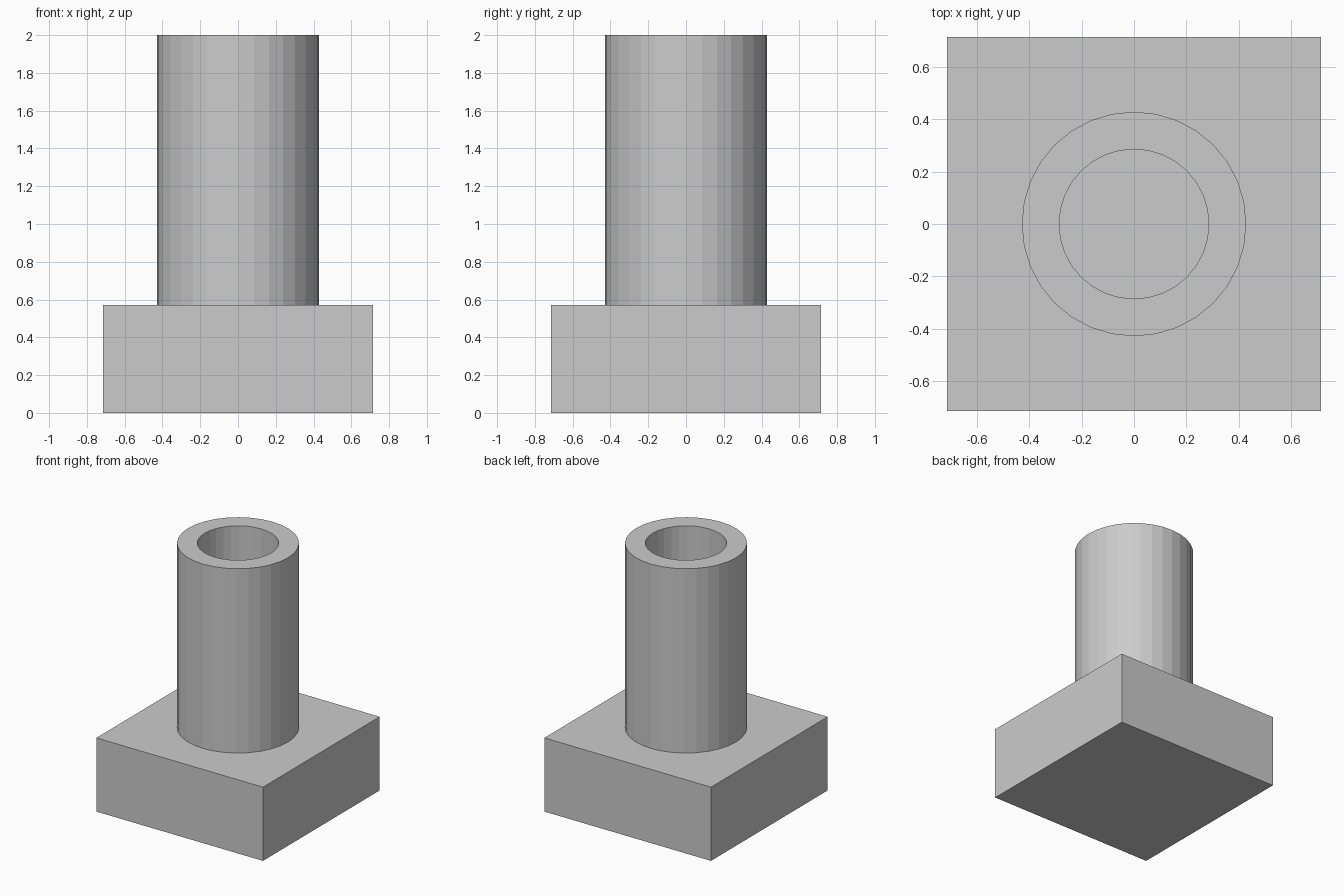
import bpy
import bmesh
from math import cos, sin, tau

if "Cube" in bpy.data.objects:
    bpy.data.objects.remove(bpy.data.objects["Cube"])

U = 1 / 7                      # design unit: the model is 14 units tall
BASE_SIDE, BASE_HEIGHT = 10 * U, 4 * U
TOP = 14 * U
OUTER_R, INNER_R = 3 * U, 2 * U
SIDES = 32


def add_object(name, bm):
    bmesh.ops.recalc_face_normals(bm, faces=bm.faces)
    mesh = bpy.data.meshes.new(name)
    bm.to_mesh(mesh)
    bm.free()
    obj = bpy.data.objects.new(name, mesh)
    bpy.context.collection.objects.link(obj)
    return obj


# Square base block
bpy.ops.mesh.primitive_cube_add(size=1, location=(0, 0, BASE_HEIGHT / 2))
base = bpy.context.object
base.name = "base_block"
base.scale = (BASE_SIDE, BASE_SIDE, BASE_HEIGHT)
bpy.ops.object.transform_apply(location=True, rotation=False, scale=True)

# Hollow tube: outer wall, top rim and bore, seated on the base
profile = [(OUTER_R, BASE_HEIGHT), (OUTER_R, TOP), (INNER_R, TOP), (INNER_R, BASE_HEIGHT)]
bm = bmesh.new()
rings = [[bm.verts.new((r * cos(tau * i / SIDES), r * sin(tau * i / SIDES), z))
          for i in range(SIDES)] for r, z in profile]
for lower, upper in zip(rings, rings[1:]):
    for i in range(SIDES):
        j = (i + 1) % SIDES
        bm.faces.new((lower[i], lower[j], upper[j], upper[i]))
# Orient explicitly: outer wall faces out, bore faces the axis
tube = add_object("hollow_tube", bm)
if tube.data.polygons[0].normal.dot(tube.data.polygons[0].center.xy.to_3d()) < 0:
    tube.data.flip_normals()
